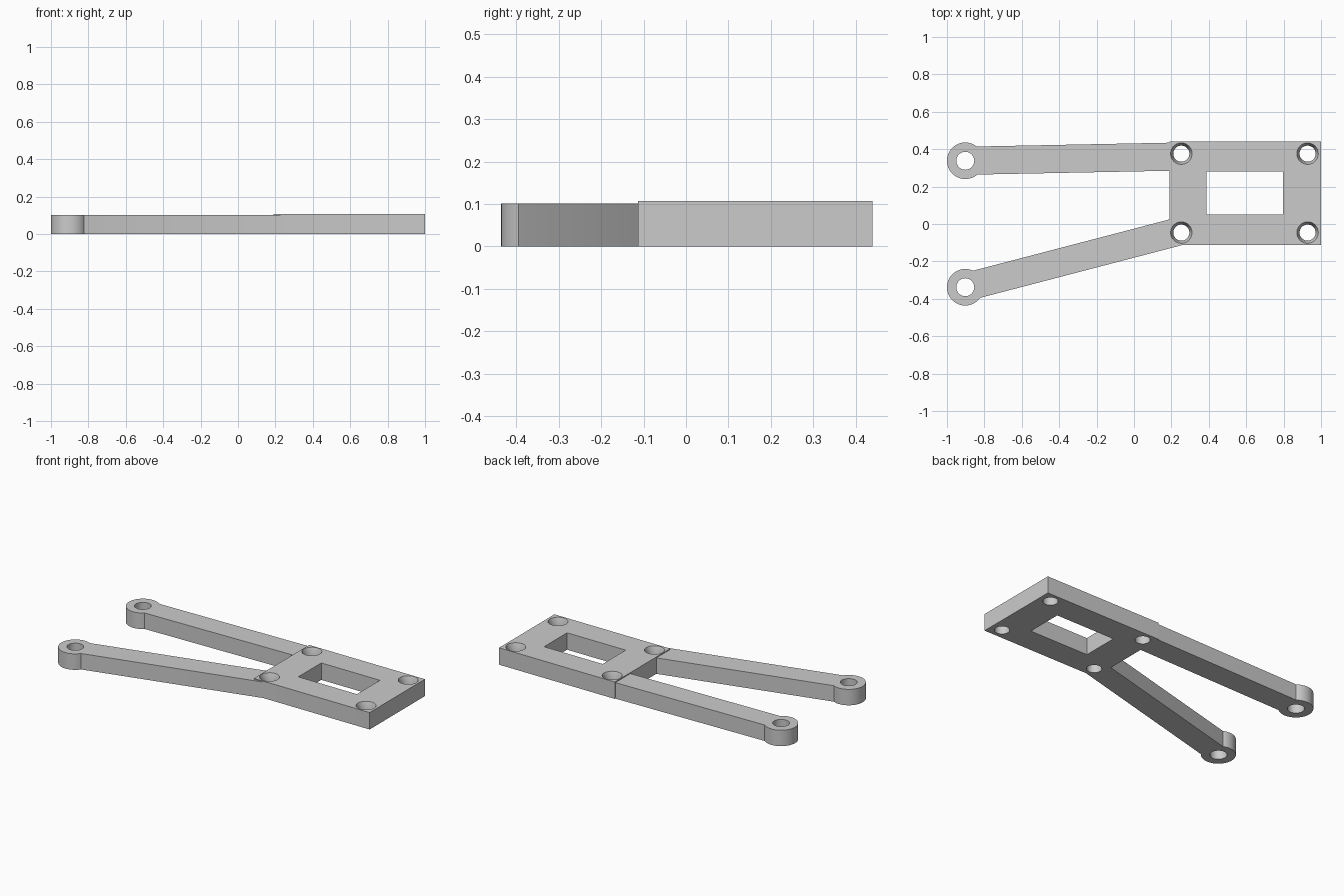
import bpy
import bmesh
from math import radians
from mathutils import Vector

cube = bpy.data.objects.get("Cube")
if cube:
    bpy.data.objects.remove(cube, do_unlink=True)

PLATE_TOP = 0.107
ARM_TOP = 0.101

grey = bpy.data.materials.new("plain grey")
grey.use_nodes = True
grey.diffuse_color = (0.6, 0.6, 0.6, 1)
grey.node_tree.nodes["Principled BSDF"].inputs["Base Color"].default_value = (0.6, 0.6, 0.6, 1)


def finish(name, bm):
    bmesh.ops.recalc_face_normals(bm, faces=bm.faces)
    mesh = bpy.data.meshes.new(name)
    bm.to_mesh(mesh)
    bm.free()
    mesh.materials.append(grey)
    obj = bpy.data.objects.new(name, mesh)
    bpy.context.collection.objects.link(obj)
    return obj


def prism(name, outline, z0, z1):
    bm = bmesh.new()
    face = bm.faces.new([bm.verts.new((p[0], p[1], z0)) for p in outline])
    top = bmesh.ops.extrude_face_region(bm, geom=[face])["geom"]
    verts = [v for v in top if isinstance(v, bmesh.types.BMVert)]
    bmesh.ops.translate(bm, verts=verts, vec=(0, 0, z1 - z0))
    return finish(name, bm)


def box(name, x0, x1, y0, y1, z0, z1):
    return prism(name, [(x0, y0), (x1, y0), (x1, y1), (x0, y1)], z0, z1)


def cone(name, centre, r0, r1, z0, z1):
    bm = bmesh.new()
    bmesh.ops.create_cone(bm, cap_ends=True, segments=48, radius1=r0, radius2=r1, depth=z1 - z0)
    bmesh.ops.translate(bm, verts=bm.verts, vec=(*centre, (z0 + z1) / 2))
    return finish(name, bm)


def combine(target, tool, operation):
    mod = target.modifiers.new("combine", "BOOLEAN")
    mod.operation = operation
    mod.solver = "EXACT"
    mod.object = tool
    bpy.context.view_layer.objects.active = target
    bpy.ops.object.modifier_apply(modifier=mod.name)
    bpy.data.objects.remove(tool, do_unlink=True)


# Mounting plate
bracket = box("mounting_bracket", 0.19, 1.0, -0.113, 0.44, 0, PLATE_TOP)

# Two arms, each with a round eye at the free end
for eye, root in (((-0.902, 0.338), (0.255, 0.361)), ((-0.902, -0.338), (0.255, -0.036))):
    a, b = Vector(eye), Vector(root)
    side = (b - a).orthogonal().normalized() * 0.075
    combine(bracket, prism("arm", [a - side, b - side, b + side, a + side], 0, ARM_TOP), "UNION")
    combine(bracket, cone("arm_eye", eye, 0.098, 0.098, 0, ARM_TOP), "UNION")
    combine(bracket, cone("eye_hole", eye, 0.048, 0.048, -0.1, 0.2), "DIFFERENCE")

# Rectangular window
combine(bracket, box("window", 0.387, 0.797, 0.05, 0.28, -0.1, 0.2), "DIFFERENCE")

# Screw holes with a tapered mouth
for x in (0.253, 0.928):
    for y in (-0.046, 0.376):
        combine(bracket, cone("screw_hole", (x, y), 0.043, 0.043, -0.1, 0.2), "DIFFERENCE")
        combine(bracket, cone("screw_taper", (x, y), 0.043, 0.061, 0.067, 0.117), "DIFFERENCE")

bpy.ops.object.select_all(action="DESELECT")
bracket.select_set(True)
bpy.context.view_layer.objects.active = bracket
bpy.ops.object.shade_smooth_by_angle(angle=radians(20))
